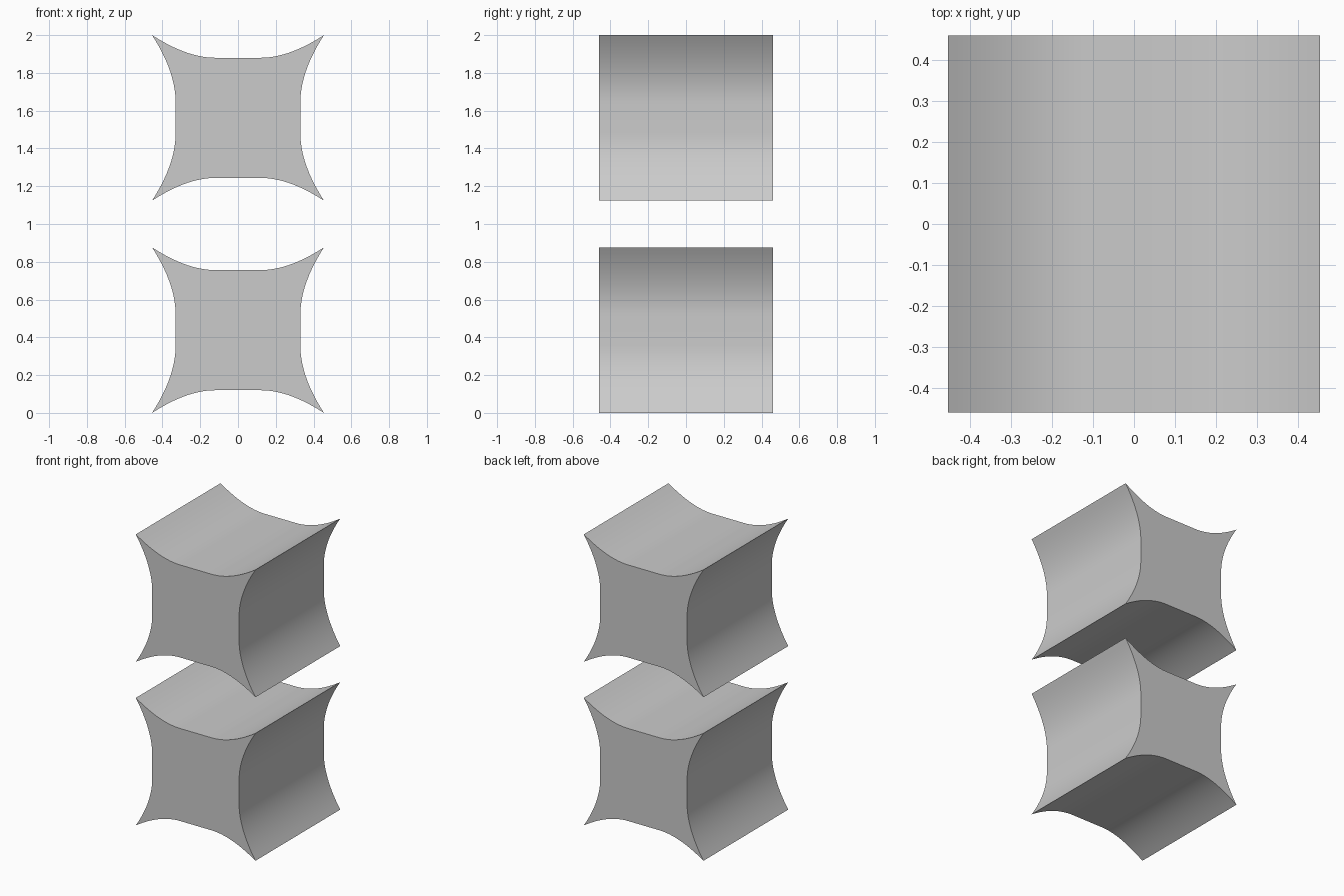
import bpy
import bmesh
import math
from mathutils import Vector
from mathutils.geometry import interpolate_bezier

cube = bpy.data.objects.get("Cube")
if cube:
    bpy.data.objects.remove(cube, do_unlink=True)

HALF_W, HALF_H, DEPTH = 0.455, 0.438, 0.92
STEPS = 14

grey = bpy.data.materials.new("plain grey")
grey.use_nodes = True
colour = (0.6, 0.6, 0.6, 1.0)
grey.diffuse_color = colour
grey.node_tree.nodes["Principled BSDF"].inputs["Base Color"].default_value = colour


def arc(start, control, end):
    """Quadratic curve from start to end, both included."""
    a, c, b = (Vector((*p, 0)) for p in (start, control, end))
    return [(p.x, p.y) for p in
            interpolate_bezier(a, a.lerp(c, 2 / 3), b.lerp(c, 2 / 3), b, STEPS)]


def star_profile():
    """Four-pointed outline with hollow sides and short flat middles."""
    tip = (HALF_W, HALF_H)
    side = arc((0.33, 0.08), (0.33, 0.245), tip)
    top = arc(tip, (0.27, 0.318), (0.12, 0.318))
    quarter = side + top[1:]
    upper = quarter + [(-x, z) for x, z in reversed(quarter)]
    return upper + [(x, -z) for x, z in reversed(upper)]


def hollow_block(name, centre_z):
    mesh = bpy.data.meshes.new(name)
    bm = bmesh.new()
    verts = [bm.verts.new((x, -DEPTH / 2, z)) for x, z in star_profile()]
    face = bm.faces.new(verts)
    extruded = bmesh.ops.extrude_face_region(bm, geom=[face], use_keep_orig=True)
    moved = [g for g in extruded["geom"] if isinstance(g, bmesh.types.BMVert)]
    bmesh.ops.translate(bm, verts=moved, vec=(0, DEPTH, 0))
    bmesh.ops.recalc_face_normals(bm, faces=bm.faces)
    bm.to_mesh(mesh)
    bm.free()
    mesh.materials.append(grey)
    obj = bpy.data.objects.new(name, mesh)
    obj.location.z = centre_z
    bpy.context.collection.objects.link(obj)
    # Smooth hollows, crisp tips and end faces
    bpy.ops.object.select_all(action="DESELECT")
    obj.select_set(True)
    bpy.context.view_layer.objects.active = obj
    bpy.ops.object.shade_smooth_by_angle(angle=math.radians(40))


# Two identical blocks, one floating above the other
hollow_block("lower_block", HALF_H)
hollow_block("upper_block", 2 - HALF_H)
